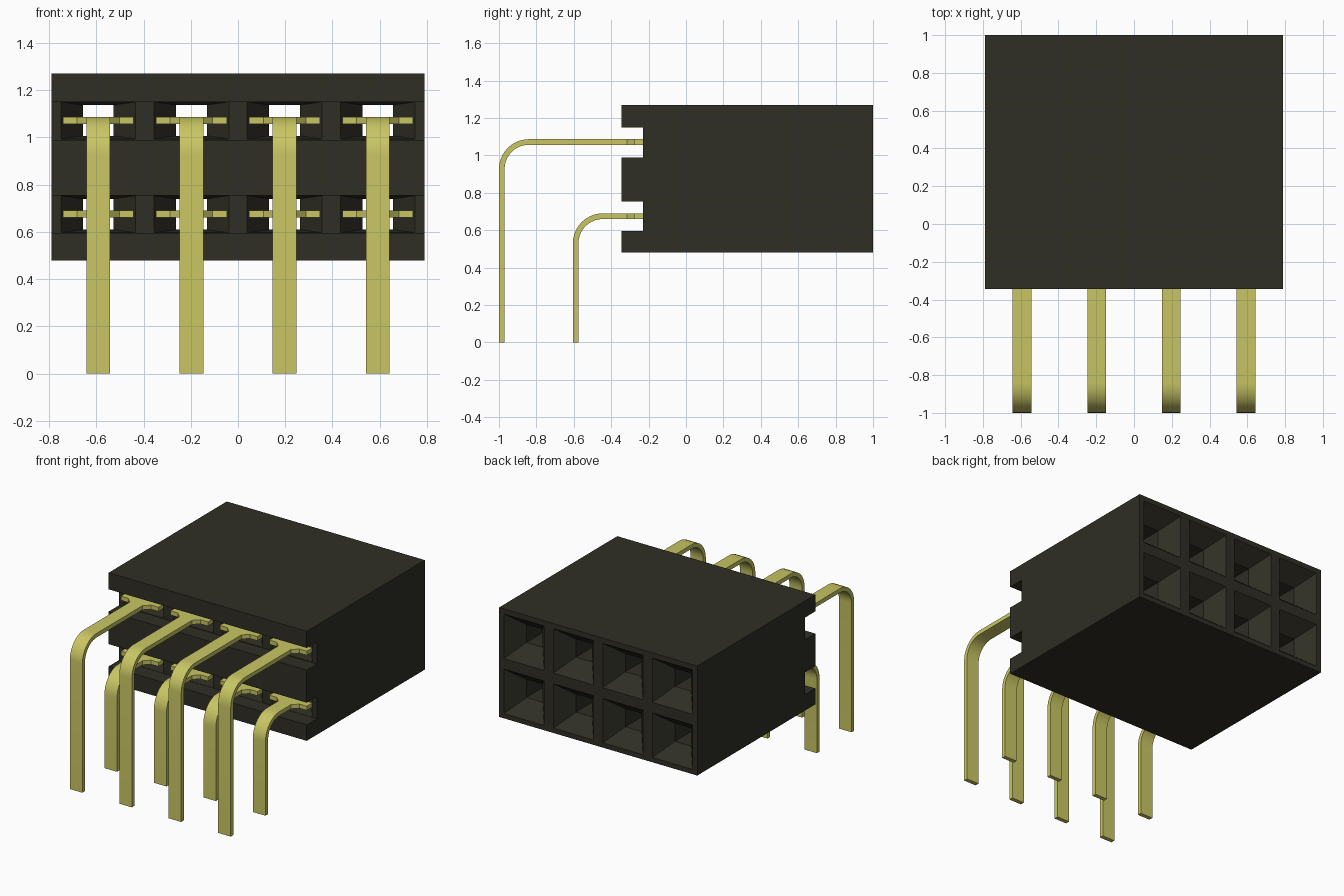
import bpy, bmesh, math

cube = bpy.data.objects.get("Cube")
if cube:
    bpy.data.objects.remove(cube, do_unlink=True)


def material(name, rgb):
    m = bpy.data.materials.new(name)
    m.use_nodes = True
    m.diffuse_color = (*rgb, 1)
    bsdf = m.node_tree.nodes["Principled BSDF"]
    bsdf.inputs["Base Color"].default_value = (*rgb, 1)
    bsdf.inputs["Roughness"].default_value = 0.6
    return m


BLACK = material("black plastic", (0.028, 0.027, 0.018))
GOLD = material("gold metal", (0.58, 0.565, 0.125))

COLUMNS = [-0.592, -0.197, 0.197, 0.592]
ROWS = [(1.072, -1.0), (0.675, -0.605)]      # pin height, y of the downward leg


def prism(bm, points, offset):
    """Extrude a closed outline of 3D points by an offset vector."""
    face = bm.faces.new([bm.verts.new(p) for p in points])
    out = bmesh.ops.extrude_face_region(bm, geom=[face])
    verts = [g for g in out["geom"] if isinstance(g, bmesh.types.BMVert)]
    bmesh.ops.translate(bm, verts=verts, vec=offset)


def finish(bm, name, mat):
    bmesh.ops.recalc_face_normals(bm, faces=bm.faces)
    mesh = bpy.data.meshes.new(name)
    bm.to_mesh(mesh)
    bm.free()
    mesh.materials.append(mat)
    obj = bpy.data.objects.new(name, mesh)
    bpy.context.collection.objects.link(obj)
    return obj


def select(obj):
    bpy.ops.object.select_all(action="DESELECT")
    obj.select_set(True)
    bpy.context.view_layer.objects.active = obj


# Housing: side profile with two slots across the front
F, S, B = -0.345, -0.23, 1.0
outline = [(B, 0.48), (F, 0.48), (F, 0.595), (S, 0.595), (S, 0.755), (F, 0.755),
           (F, 0.99), (S, 0.99), (S, 1.15), (F, 1.15), (F, 1.27), (B, 1.27)]
bm = bmesh.new()
prism(bm, [(-0.79, y, z) for y, z in outline], (1.58, 0, 0))
housing = finish(bm, "housing", BLACK)

# Sockets: a square hole flaring to a funnel at each end
bm = bmesh.new()
stations = [(-0.235, 0.162, 0.079), (-0.10, 0.065, 0.065),
            (0.88, 0.065, 0.065), (1.01, 0.168, 0.168)]   # y, half width, half height
for x in COLUMNS:
    for z, _ in ROWS:
        rings = [[bm.verts.new((x + sx * w, y, z + sz * h))
                  for sx, sz in ((-1, -1), (1, -1), (1, 1), (-1, 1))]
                 for y, w, h in stations]
        bm.faces.new(rings[0])
        bm.faces.new(rings[-1][::-1])
        for a, b in zip(rings, rings[1:]):
            for i in range(4):
                j = (i + 1) % 4
                bm.faces.new((a[i], a[j], b[j], b[i]))
cutter = finish(bm, "socket_cutter", BLACK)
cutter.hide_render = True
mod = housing.modifiers.new("sockets", "BOOLEAN")
mod.operation = "DIFFERENCE"
mod.solver = "EXACT"
mod.object = cutter
select(housing)
bpy.ops.object.modifier_apply(modifier=mod.name)
bpy.data.objects.remove(cutter, do_unlink=True)

# Pins: bent flat strip plus a winged plate that sits in the slot
T, R, W, STEP = 0.03, 0.16, 0.05, 10
NECK, WING, END = -0.315, -0.275, -0.21


def make_pin(name, x, zc, leg):
    top = zc + T / 2
    cy, cz = leg + R, top - R

    def arc(r):
        angles = [math.pi - math.pi / 2 * i / STEP for i in range(STEP + 1)]
        return [(cy + r * math.cos(a), cz + r * math.sin(a)) for a in angles]

    strip = ([(leg, 0)] + arc(R) + [(NECK, top), (NECK, top - T)]
             + arc(R - T)[::-1] + [(leg + T, 0)])
    bm = bmesh.new()
    prism(bm, [(x - W, y, z) for y, z in strip], (2 * W, 0, 0))
    half = [(W, NECK), (0.09, WING), (0.15, WING), (0.15, END)]
    plate = half + [(-px, py) for px, py in half[::-1]]
    prism(bm, [(x + px, py, top - T) for px, py in plate], (0, 0, T))
    pin = finish(bm, name, GOLD)
    select(pin)
    bpy.ops.object.shade_smooth_by_angle(angle=math.radians(30))


for row, (zc, leg) in zip(("upper", "lower"), ROWS):
    for n, x in enumerate(COLUMNS, 1):
        make_pin(f"{row}_pin_{n}", x, zc, leg)
